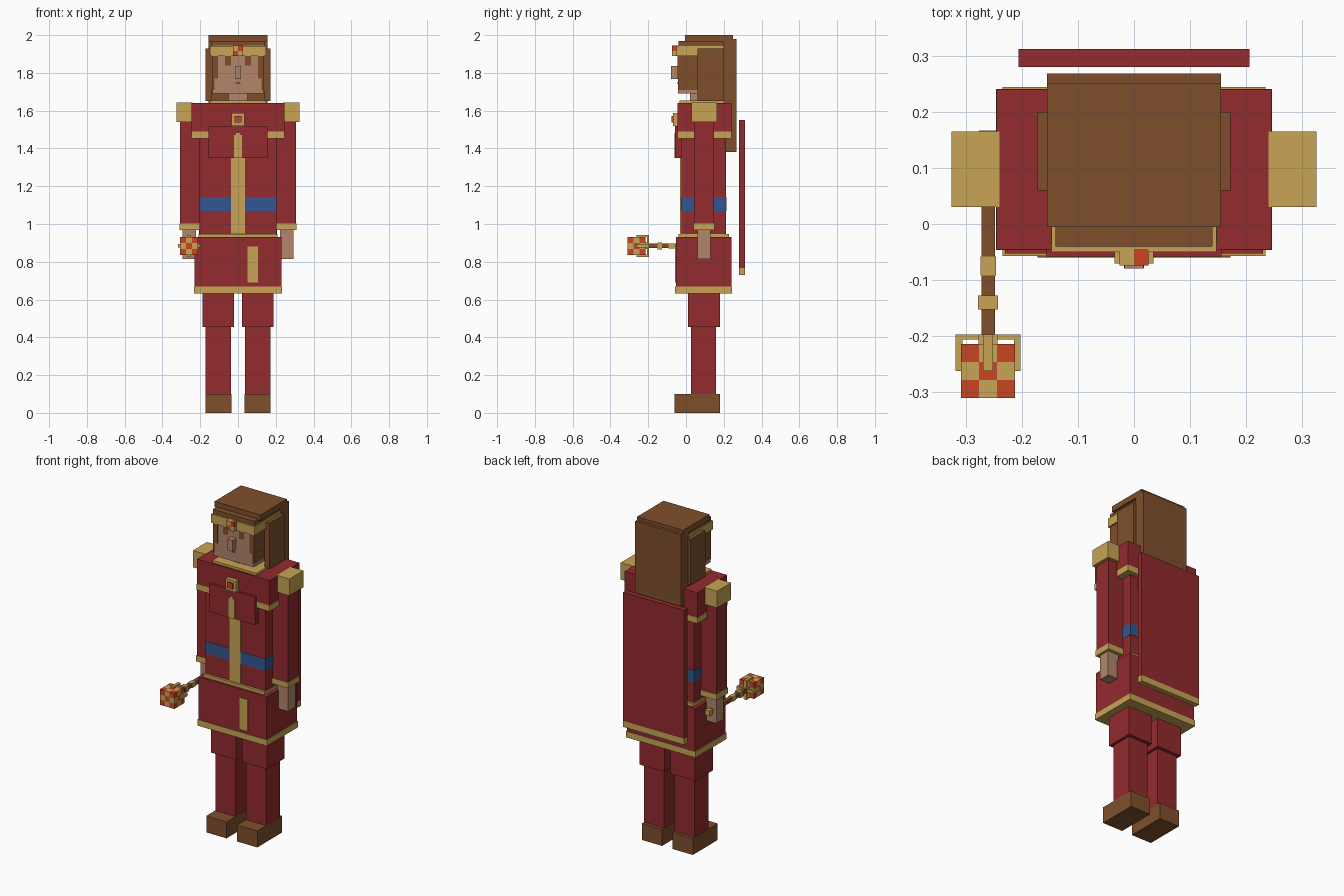
import bpy, bmesh


def material(name, rgb):
    m = bpy.data.materials.new(name)
    m.diffuse_color = (*rgb, 1)
    return m


RED = material("crimson cloth", (0.292, 0.024, 0.027))
BROWN = material("brown", (0.212, 0.078, 0.025))
GOLD = material("gold", (0.578, 0.376, 0.091))
SKIN = material("skin", (0.445, 0.238, 0.147))
BLUE = material("blue sash", (0.034, 0.093, 0.283))
ORANGE = material("orange", (0.59, 0.058, 0.017))


def box(name, mat, x, y, z, cuts=0, rule=None, mat2=None):
    """Box from (min, max) ranges; rule(u, v, w) in 0..1 picks faces for mat2."""
    lo = [x[0], y[0], z[0]]
    size = [x[1] - x[0], y[1] - y[0], z[1] - z[0]]
    bm = bmesh.new()
    bmesh.ops.create_cube(bm, size=1)
    if cuts:
        bmesh.ops.subdivide_edges(bm, edges=bm.edges[:], cuts=cuts, use_grid_fill=True)
    for f in bm.faces:
        c = f.calc_center_median()
        if rule and rule(*[v + 0.5 for v in c]):
            f.material_index = 1
    for v in bm.verts:
        for i in range(3):
            v.co[i] = lo[i] + (v.co[i] + 0.5) * size[i]
    me = bpy.data.meshes.new(name)
    bm.to_mesh(me)
    bm.free()
    me.materials.append(mat)
    if mat2:
        me.materials.append(mat2)
    ob = bpy.data.objects.new(name, me)
    bpy.context.collection.objects.link(ob)
    return ob


def pair(name, mat, x, y, z):
    """The same box on the left and the right."""
    box("right_" + name, mat, x, y, z)
    box("left_" + name, mat, (-x[1], -x[0]), y, z)


def checker(n):
    """Alternating cells on every side of a box divided n times."""
    def rule(*p):
        return sum(min(n - 1, int(v * n)) for v in p) % 2 == 1
    return rule


# Legs
pair("shoe", BROWN, (0.035, 0.172), (-0.06, 0.18), (0, 0.1))
pair("lower_leg", RED, (0.036, 0.171), (0.026, 0.16), (0.1, 0.47))
pair("upper_leg", RED, (0.02, 0.188), (0.01, 0.18), (0.455, 0.66))

# Coat skirt
box("skirt", RED, (-0.23, 0.23), (-0.053, 0.24), (0.66, 0.93))
box("skirt_trim", GOLD, (-0.234, 0.234), (-0.057, 0.244), (0.633, 0.67))
box("skirt_strip", GOLD, (0.051, 0.105), (-0.057, -0.05), (0.69, 0.88))
box("belt", GOLD, (-0.208, 0.208), (-0.04, 0.228), (0.925, 0.948))

# Torso
box("torso", RED, (-0.203, 0.203), (-0.025, 0.213), (0.94, 1.5))
box("waist_sash", BLUE, (-0.205, 0.205), (-0.027, 0.215), (1.07, 1.143))
box("mantle", RED, (-0.245, 0.245), (-0.045, 0.24), (1.487, 1.64))
box("mantle_trim", GOLD, (-0.246, 0.246), (-0.046, 0.241), (1.452, 1.489))
box("chest_flap", RED, (-0.156, 0.156), (-0.058, -0.02), (1.35, 1.52))
box("front_strip", GOLD, (-0.037, 0.037), (-0.031, -0.024), (0.95, 1.351))
box("chest_strip", GOLD, (-0.02, 0.02), (-0.061, -0.056), (1.35, 1.47))
box("chest_strip_tip", GOLD, (-0.01, 0.01), (-0.061, -0.056), (1.469, 1.482))
box("brooch", GOLD, (-0.035, 0.035), (-0.07, -0.04), (1.52, 1.588))
box("brooch_gem", ORANGE, (-0.018, 0.018), (-0.078, -0.065), (1.537, 1.573))
box("collar", GOLD, (-0.148, 0.148), (-0.035, 0.21), (1.638, 1.654))

# Arms
pair("shoulder_pad", GOLD, (0.24, 0.325), (0.03, 0.165), (1.54, 1.642))
pair("arm", RED, (0.203, 0.307), (0.042, 0.147), (1.0, 1.55))
pair("cuff", GOLD, (0.203, 0.31), (0.039, 0.15), (0.968, 1.003))
pair("hand", SKIN, (0.222, 0.295), (0.06, 0.13), (0.815, 0.97))

# Cape
box("cape", RED, (-0.206, 0.206), (0.28, 0.312), (0.767, 1.55))
box("cape_trim", GOLD, (-0.206, 0.206), (0.28, 0.312), (0.73, 0.767))

# Head and face
box("neck", SKIN, (-0.05, 0.05), (0.02, 0.14), (1.63, 1.7))
box("head", SKIN, (-0.136, 0.136), (-0.042, 0.2), (1.69, 1.945))
box("nose", SKIN, (-0.017, 0.017), (-0.079, -0.04), (1.768, 1.836))
box("mouth", BROWN, (-0.014, 0.014), (-0.044, -0.041), (1.742, 1.752))
pair("eye", BROWN, (0.038, 0.07), (-0.044, -0.041), (1.84, 1.893))
pair("temple_hair", BROWN, (0.107, 0.137), (-0.044, 0.06), (1.77, 1.893))
pair("sideburn", BROWN, (0.124, 0.1375), (-0.0435, 0.06), (1.71, 1.771))

# Hair
box("fringe", BROWN, (-0.14, 0.14), (-0.04, 0.2), (1.93, 1.97))
box("hair_top", BROWN, (-0.155, 0.155), (-0.005, 0.25), (1.965, 2.0))
box("hair_back", BROWN, (-0.155, 0.155), (0.198, 0.268), (1.38, 1.98))
pair("hair_side", BROWN, (0.137, 0.172), (0.06, 0.2), (1.652, 1.93))

# Headband
box("headband", GOLD, (-0.147, 0.147), (-0.05, 0.199), (1.89, 1.943))
box("headband_gem", GOLD, (-0.026, 0.026), (-0.074, -0.045), (1.89, 1.944), 1,
    lambda u, v, w: (u > 0.5) == (w > 0.5), ORANGE)

# Mace
MX, MZ = -0.26, 0.884


def mace_part(name, mat, half, y):
    return box(name, mat, (MX - half, MX + half), y, (MZ - half, MZ + half))


mace_part("mace_shaft", BROWN, 0.012, (-0.22, 0.14))
mace_part("mace_pommel", GOLD, 0.016, (0.138, 0.167))
mace_part("mace_ring_rear", GOLD, 0.014, (-0.092, -0.058))
mace_part("mace_ring_front", GOLD, 0.018, (-0.152, -0.127))
mace_part("mace_neck", GOLD, 0.017, (-0.216, -0.197))
box("mace_head", ORANGE, (MX - 0.048, MX + 0.048), (-0.31, -0.214),
    (MZ - 0.048, MZ + 0.048), 2, checker(3), GOLD)
for s in (-1, 1):
    a, b = sorted((s * 0.046, s * 0.058))
    tag = "a" if s < 0 else "b"
    box("mace_side_flange_" + tag, GOLD, (MX + a, MX + b), (-0.262, -0.197), (MZ - 0.009, MZ + 0.009))
    box("mace_flat_flange_" + tag, GOLD, (MX - 0.009, MX + 0.009), (-0.262, -0.197), (MZ + a, MZ + b))
# Thin cross bars joining the flanges
box("mace_bar_wide", GOLD, (MX - 0.058, MX + 0.058), (-0.206, -0.197), (MZ - 0.009, MZ + 0.009))
box("mace_bar_tall", GOLD, (MX - 0.009, MX + 0.009), (-0.206, -0.197), (MZ - 0.058, MZ + 0.058))

# Centre the figure front to back
